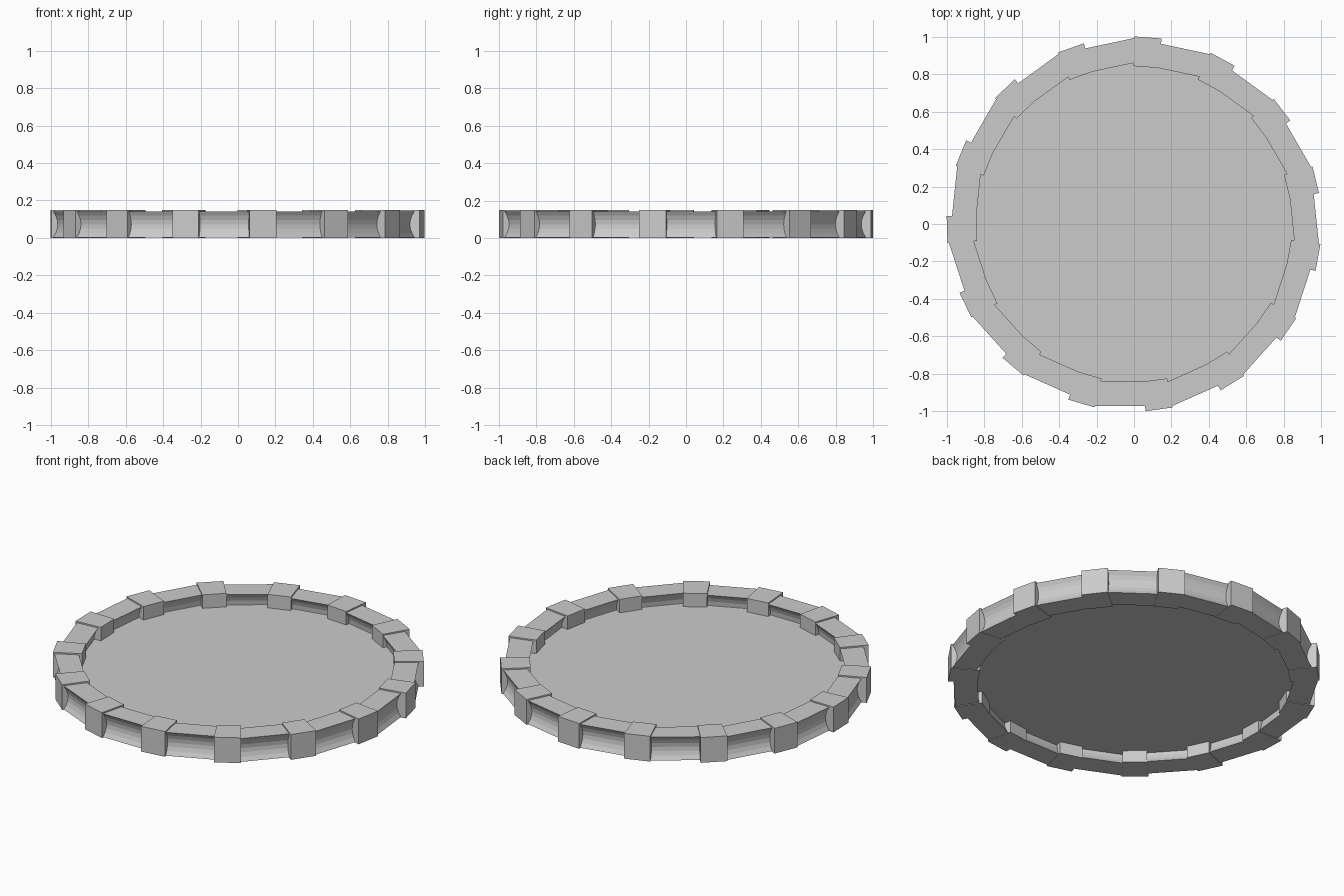
import bpy, bmesh, math

if "Cube" in bpy.data.objects:
    bpy.data.objects.remove(bpy.data.objects["Cube"])

N = 15                      # sides of the ring and number of posts
STEP = 2 * math.pi / N


def make_object(name, bm):
    bmesh.ops.recalc_face_normals(bm, faces=bm.faces[:])
    mesh = bpy.data.meshes.new(name)
    bm.to_mesh(mesh)
    bm.free()
    ob = bpy.data.objects.new(name, mesh)
    bpy.context.collection.objects.link(ob)
    return ob


# Ring wall: closed profile with hollowed inner and outer sides
Z0, Z1, R_IN, R_OUT, DEPTH, SEG = 0.003, 0.142, 0.86, 0.992, 0.025, 6
outer, inner = [], []
for i in range(SEG + 1):
    t = i / SEG
    z = Z0 + (Z1 - Z0) * t
    d = DEPTH * (1 - (2 * t - 1) ** 2)
    outer.append((R_OUT - d, z))
    inner.append((R_IN + d, z))
profile = outer + inner[::-1]

bm = bmesh.new()
rings = []
for k in range(N):
    a = math.pi / 2 + k * STEP
    rings.append([bm.verts.new((r * math.cos(a), r * math.sin(a), z)) for r, z in profile])
for k in range(N):
    p, q = rings[k], rings[(k + 1) % N]
    for i in range(len(profile)):
        j = (i + 1) % len(profile)
        bm.faces.new((p[i], q[i], q[j], p[j]))
make_object("ring_wall", bm)

# Floor disc at mid height, tucked into the inner hollow
bm = bmesh.new()
bm.faces.new([bm.verts.new((0.884 * math.cos(math.pi / 2 + k * STEP),
                            0.884 * math.sin(math.pi / 2 + k * STEP), 0.07))
              for k in range(N)])
make_object("floor_disc", bm)

# Posts: slightly tapered blocks around the ring
for k in range(N):
    a = math.radians(13.7) + k * STEP
    c, s = math.cos(a), math.sin(a)
    bm = bmesh.new()
    for z in (0, 0.15):
        for r, w in ((0.84, -0.065), (0.998, -0.073), (0.998, 0.073), (0.84, 0.065)):
            bm.verts.new((r * c - w * s, r * s + w * c, z))
    v = list(bm.verts)
    bm.faces.new(v[:4])
    bm.faces.new(v[4:])
    for i in range(4):
        j = (i + 1) % 4
        bm.faces.new((v[i], v[j], v[j + 4], v[i + 4]))
    make_object(f"post_{k + 1}", bm)
